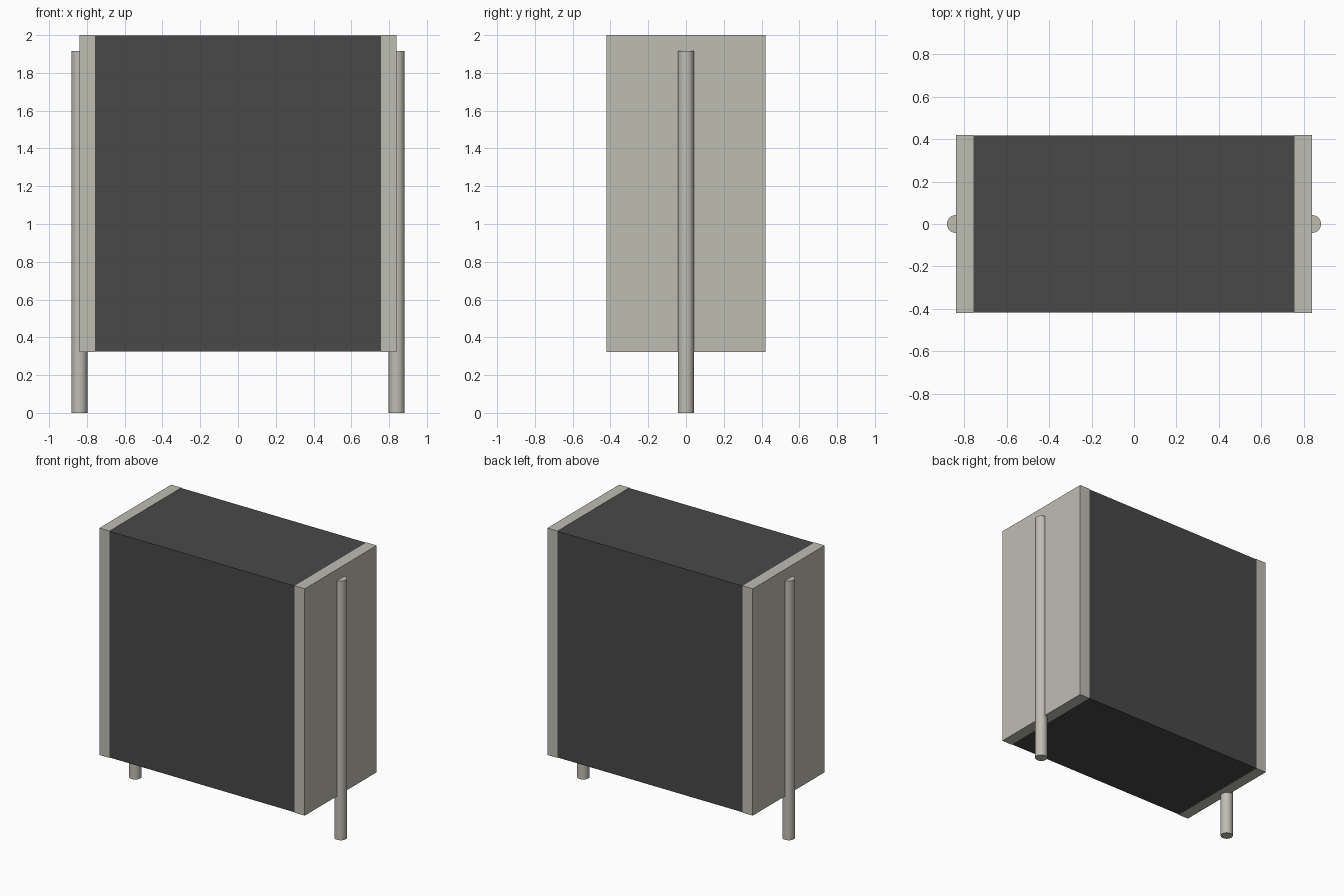
import bpy
import math

cube = bpy.data.objects.get("Cube")
if cube:
    bpy.data.objects.remove(cube, do_unlink=True)


def material(name, rgb):
    mat = bpy.data.materials.new(name)
    mat.use_nodes = True
    mat.diffuse_color = (*rgb, 1)
    mat.node_tree.nodes["Principled BSDF"].inputs["Base Color"].default_value = (*rgb, 1)
    return mat


DARK = material("charcoal grey", (0.066, 0.066, 0.066))
LIGHT = material("warm light grey", (0.52, 0.51, 0.45))

BOTTOM, TOP = 0.323, 2.0
HALF_DEPTH = 0.42
CORE_X, OUTER_X = 0.757, 0.84
LEAD_RADIUS, LEAD_TOP = 0.042, 1.917


def finish(name, mat):
    obj = bpy.context.object
    obj.name = obj.data.name = name
    obj.data.materials.append(mat)
    return obj


def box(name, x0, x1, half_y, z0, z1, mat):
    bpy.ops.mesh.primitive_cube_add(size=1, location=((x0 + x1) / 2, 0, (z0 + z1) / 2))
    bpy.context.object.scale = (x1 - x0, 2 * half_y, z1 - z0)
    bpy.ops.object.transform_apply(location=False, rotation=False, scale=True)
    return finish(name, mat)


# Dark central block, a hair inside the end plates
box("body", -CORE_X, CORE_X, HALF_DEPTH - 0.002, BOTTOM + 0.002, TOP - 0.002, DARK)

for side, s in (("left", 1), ("right", -1)):
    # End plate
    x0, x1 = sorted((s * CORE_X, s * OUTER_X))
    box(side + "_end_plate", x0, x1, HALF_DEPTH, BOTTOM, TOP, LIGHT)

    # Round lead, half sunk into the plate's outer face
    bpy.ops.mesh.primitive_cylinder_add(vertices=32, radius=LEAD_RADIUS, depth=LEAD_TOP,
                                        location=(s * OUTER_X, 0, LEAD_TOP / 2))
    finish(side + "_lead", LIGHT)
    bpy.ops.object.shade_smooth_by_angle(angle=math.radians(30))
